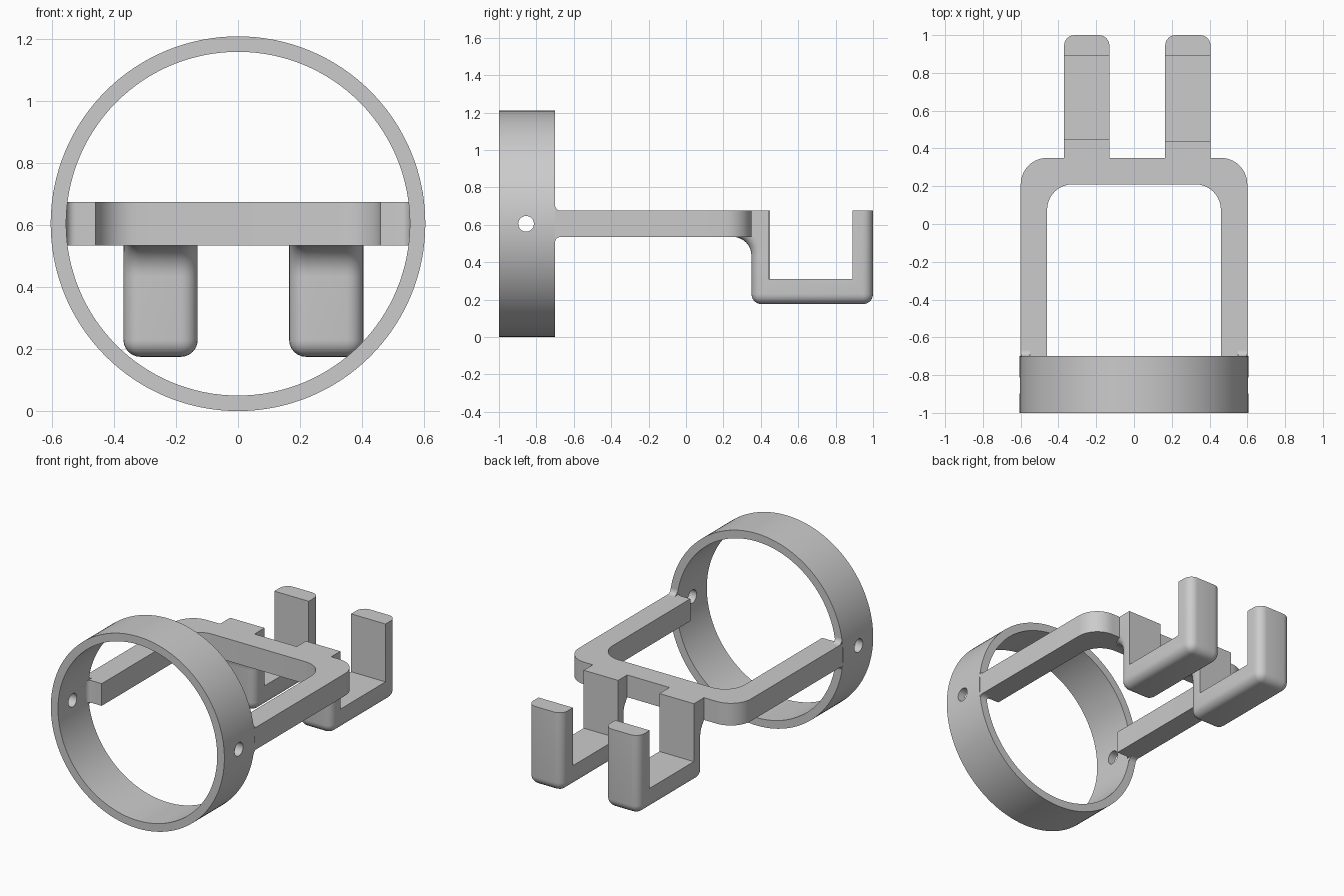
import bpy, bmesh
from math import cos, sin, pi, radians
from mathutils import Vector

cube = bpy.data.objects.get("Cube")
if cube:
    bpy.data.objects.remove(cube, do_unlink=True)

grey = bpy.data.materials.new("plain grey")
grey.use_nodes = True
grey.diffuse_color = (0.6, 0.6, 0.6, 1)
grey.node_tree.nodes["Principled BSDF"].inputs["Base Color"].default_value = (0.6, 0.6, 0.6, 1)

MID = 0.605               # ring centre height
LOW, HIGH = 0.535, 0.675  # frame bottom and top


def arc(cx, cy, r, start, end, n=10):
    angles = [radians(start + (end - start) * i / n) for i in range(n + 1)]
    return [(cx + r * cos(a), cy + r * sin(a)) for a in angles]


def finish(name, bm):
    bmesh.ops.recalc_face_normals(bm, faces=bm.faces)
    mesh = bpy.data.meshes.new(name)
    bm.to_mesh(mesh)
    bm.free()
    mesh.materials.append(grey)
    obj = bpy.data.objects.new(name, mesh)
    bpy.context.collection.objects.link(obj)
    return obj


def prism(points, lo, hi, axis):
    """Extrude a closed profile: (x, y) along z, or (y, z) along x."""
    place = (lambda p, d: (p[0], p[1], d)) if axis == "z" else (lambda p, d: (d, p[0], p[1]))
    bm = bmesh.new()
    face = bm.faces.new([bm.verts.new(place(p, lo)) for p in points])
    out = bmesh.ops.extrude_face_region(bm, geom=[face])
    move = Vector(place((0, 0), hi - lo))
    bmesh.ops.translate(bm, vec=move, verts=[v for v in out["geom"] if isinstance(v, bmesh.types.BMVert)])
    return bm


def smooth(obj):
    bpy.ops.object.select_all(action="DESELECT")
    obj.select_set(True)
    bpy.context.view_layer.objects.active = obj
    bpy.ops.object.shade_smooth_by_angle(angle=radians(30))


# Ring: rectangular section spun around the y axis
bm = bmesh.new()
section = [bm.verts.new((r, y, MID)) for r, y in
           ((0.555, -1), (MID, -1), (MID, -0.7), (0.555, -0.7))]
edges = [bm.edges.new((section[i], section[(i + 1) % 4])) for i in range(4)]
bmesh.ops.spin(bm, geom=section + edges, cent=(0, 0, MID), axis=(0, 1, 0),
               angle=2 * pi, steps=128, use_merge=True)
bmesh.ops.remove_doubles(bm, verts=bm.verts, dist=0.0001)
ring = finish("ring", bm)

# Side holes through the ring
cutter = finish("hole_cutter", prism(arc(-0.855, MID, 0.042, 0, 345, 23), -0.8, 0.8, "x"))
cutter.hide_render = True
cut = ring.modifiers.new("holes", "BOOLEAN")
cut.object = cutter
cut.operation = "DIFFERENCE"
cut.solver = "EXACT"
bpy.context.view_layer.objects.active = ring
bpy.ops.object.modifier_apply(modifier=cut.name)
bpy.data.objects.remove(cutter, do_unlink=True)
smooth(ring)

# U-shaped frame, its ends blended into the ring wall
half = [(0.575, -0.725)] + [(0.6, -0.7)] + arc(0.46, 0.21, 0.14, 0, 90)
inner = arc(0.325, 0.075, 0.135, 90, 0) + [(0.46, -0.7)] + arc(0.525, -0.73, 0.03, 90, 0, 5)
mirror = lambda pts: [(-x, y) for x, y in reversed(pts)]
frame = finish("frame", prism(half + mirror(half) + mirror(inner) + inner, LOW, HIGH, "z"))
smooth(frame)

# Small fillets where the arms meet the ring's rim
for side, label in ((1, "left"), (-1, "right")):
    for up, level in ((1, "upper"), (-1, "lower")):
        z = HIGH if up > 0 else LOW
        curve = [(y, z + up * h) for y, h in arc(-0.67, 0.03, 0.03, 180, 270, 6)]
        profile = curve + [(-0.67, z - up * 0.01), (-0.705, z - up * 0.01), (-0.705, z + up * 0.03)]
        lo, hi = sorted((side * 0.55, side * 0.598))
        smooth(finish(f"{label}_{level}_fillet", prism(profile, lo, hi, "x")))


# Hooks: J profile with rounded outer edges
def hook(name, lo, hi, post_back):
    flare = arc(0.25, 0.435, 0.1, 90, 0, 8)
    outer = flare + [(0.35, 0.175), (1, 0.175), (1, HIGH)]
    slot = [(0.89, HIGH), (0.89, 0.31), (post_back, 0.31), (post_back, HIGH), (0.34, HIGH)]
    bm = prism(outer + slot, lo, hi, "x")
    near = lambda v, p: abs(v.co.y - p[0]) + abs(v.co.z - p[1]) < 1e-4
    on_path = lambda v: any(near(v, p) for p in outer)
    corner = lambda v: near(v, outer[-2]) or near(v, outer[-3])
    picked = []
    for e in bm.edges:
        a, b = e.verts
        along = abs(a.co.x - b.co.x) < 1e-4
        if (along and on_path(a) and on_path(b)) or (not along and corner(a)):
            picked.append(e)
    bmesh.ops.bevel(bm, geom=picked, offset=0.055, segments=6, profile=0.5,
                    affect="EDGES", clamp_overlap=False)
    smooth(finish(name, bm))


hook("right_hook", -0.37, -0.13, 0.45)
hook("left_hook", 0.165, 0.405, 0.44)
